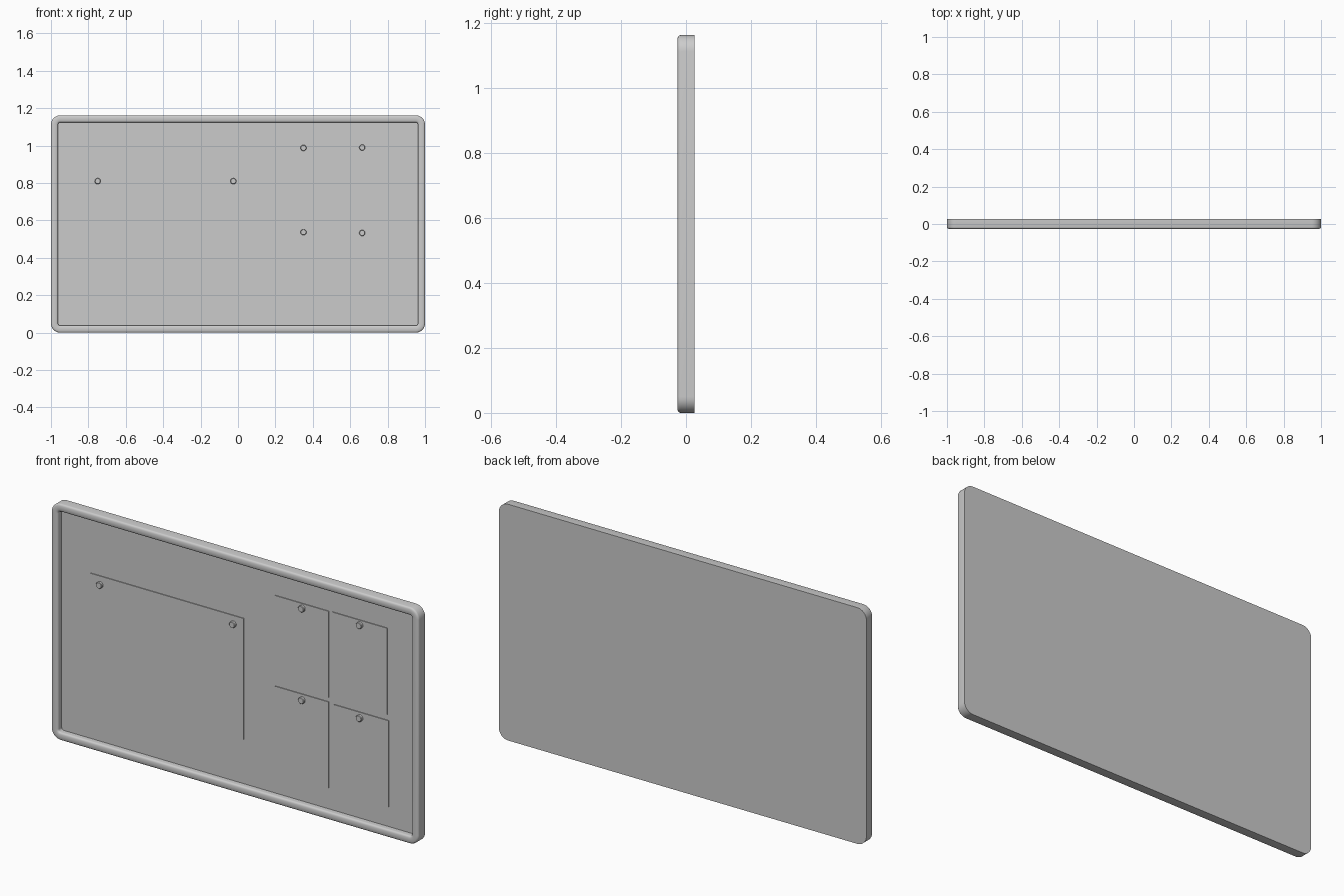
import bpy, bmesh, math

if "Cube" in bpy.data.objects:
    bpy.data.objects.remove(bpy.data.objects["Cube"])

W, H, R = 1.0, 1.162, 0.05
BACK, PANEL = 0.026, 0.004


def finish(name, bm, smooth=True):
    bmesh.ops.recalc_face_normals(bm, faces=bm.faces)
    me = bpy.data.meshes.new(name)
    bm.to_mesh(me)
    bm.free()
    ob = bpy.data.objects.new(name, me)
    bpy.context.collection.objects.link(ob)
    if smooth:
        bpy.ops.object.select_all(action='DESELECT')
        ob.select_set(True)
        bpy.context.view_layer.objects.active = ob
        bpy.ops.object.shade_smooth_by_angle(angle=math.radians(35))
    return ob


def rounded_ring(bm, inset, y, steps=8):
    # rounded rectangle loop, shrunk by inset from the outer outline
    r = R - inset
    verts = []
    for k, (cx, cz) in enumerate([(W - R, H - R), (R - W, H - R), (R - W, R), (W - R, R)]):
        for i in range(steps + 1):
            a = math.pi / 2 * (k + i / steps)
            verts.append(bm.verts.new((cx + r * math.cos(a), y, cz + r * math.sin(a))))
    return verts


# Board: rounded frame profile swept inward, closed by the recessed panel and flat back
profile = [(0, BACK), (0, -0.017), (0.001, -0.0205), (0.0035, -0.0235), (0.009, -0.026),
           (0.029, -0.026), (0.0345, -0.0235), (0.037, -0.0205), (0.038, -0.017), (0.038, PANEL)]
bm = bmesh.new()
rings = [rounded_ring(bm, i, y) for i, y in profile]
n = len(rings[0])
for a, b in zip(rings, rings[1:]):
    for j in range(n):
        bm.faces.new((a[j], a[(j + 1) % n], b[(j + 1) % n], b[j]))
bm.faces.new(rings[0])
bm.faces.new(rings[-1])
finish("framed_board", bm)


def paper(name, x0, x1, z0, z1, front=PANEL - 0.004):
    bm = bmesh.new()
    bmesh.ops.create_cube(bm, size=1)
    for v in bm.verts:
        v.co = (x1 if v.co.x > 0 else x0,
                PANEL + 0.001 if v.co.y > 0 else front,
                z1 if v.co.z > 0 else z0)
    finish(name, bm, False)


def pin(name, x, z, front=-0.013):
    # short round pin head with a softened front rim
    bm = bmesh.new()
    prev = None
    for r, y in [(0.016, PANEL), (0.016, front + 0.003), (0.0135, front)]:
        ring = [bm.verts.new((x + r * math.cos(t * math.pi / 12), y, z + r * math.sin(t * math.pi / 12)))
                for t in range(24)]
        if prev:
            for j in range(24):
                k = (j + 1) % 24
                bm.faces.new((prev[j], prev[k], ring[k], ring[j]))
        else:
            bm.faces.new(ring)
        prev = ring
    bm.faces.new(prev)
    finish(name, bm)


# Pinned sheets
paper("large_sheet", -0.804, 0.03, 0.256, 0.852)
paper("note_upper_left", 0.20, 0.493, 0.587, 1.011)
paper("note_upper_right", 0.512, 0.812, 0.59, 1.013)
paper("note_lower_left", 0.20, 0.493, 0.142, 0.565)
paper("note_lower_right", 0.522, 0.82, 0.137, 0.56)

# Pins
for i, (x, z) in enumerate([(-0.75, 0.81), (-0.025, 0.81), (0.35, 0.988), (0.664, 0.99),
                            (0.35, 0.537), (0.664, 0.533)]):
    pin(f"pin_{i + 1}", x, z)
